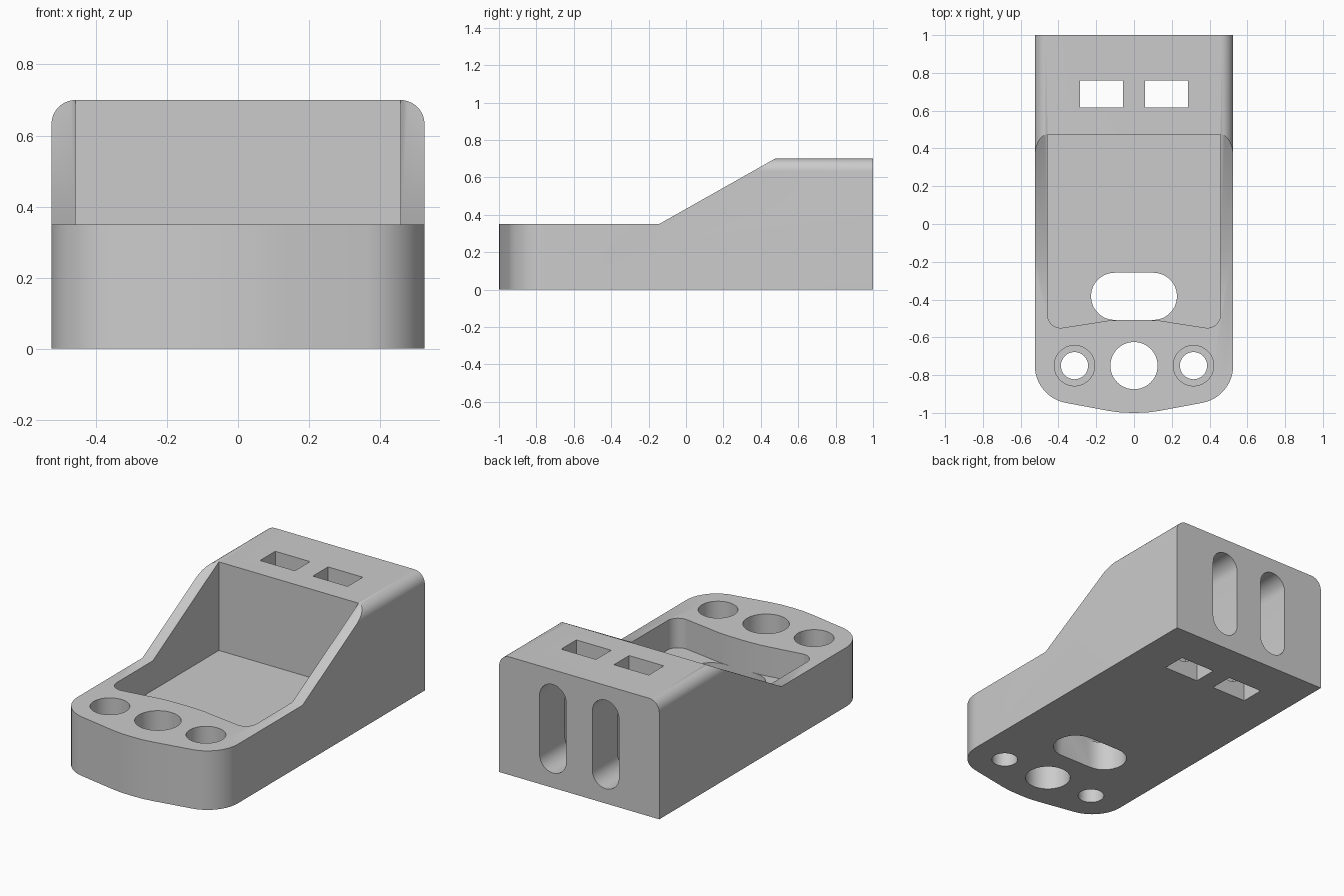
import bpy, bmesh
from math import sin, cos, radians

cube = bpy.data.objects.get("Cube")
if cube:
    bpy.data.objects.remove(cube)

grey = bpy.data.materials.new("plain grey")
grey.use_nodes = True
colour = (0.6, 0.6, 0.6, 1)
grey.diffuse_color = colour
grey.node_tree.nodes["Principled BSDF"].inputs["Base Color"].default_value = colour


def arc(cx, cy, r, start, end, n=14):
    angles = [radians(start + (end - start) * i / n) for i in range(n + 1)]
    return [(cx + r * cos(a), cy + r * sin(a)) for a in angles]


def circle(cx, cy, r):
    return arc(cx, cy, r, 0, 360, 48)[:-1]


def rect(cx, cy, w, h):
    return [(cx + sx * w / 2, cy + sy * h / 2)
            for sx, sy in ((-1, -1), (1, -1), (1, 1), (-1, 1))]


def mirrored(half):
    """Close an outline given as its right half, from front to back."""
    return half + [(-x, y) for x, y in reversed(half) if x > 1e-6]


def prism(name, points, axis, lo, hi):
    """Extrude a flat outline along one axis."""
    place = {"x": lambda p, d: (d, p[0], p[1]),
             "y": lambda p, d: (p[0], d, p[1]),
             "z": lambda p, d: (p[0], p[1], d)}[axis]
    bm = bmesh.new()
    bottom = [bm.verts.new(place(p, lo)) for p in points]
    top = [bm.verts.new(place(p, hi)) for p in points]
    bm.faces.new(bottom)
    bm.faces.new(top)
    for i in range(len(points)):
        j = (i + 1) % len(points)
        bm.faces.new((bottom[i], bottom[j], top[j], top[i]))
    bmesh.ops.recalc_face_normals(bm, faces=bm.faces)
    mesh = bpy.data.meshes.new(name)
    bm.to_mesh(mesh)
    bm.free()
    mesh.materials.append(grey)
    obj = bpy.data.objects.new(name, mesh)
    bpy.context.collection.objects.link(obj)
    return obj


def combine(target, tool, operation):
    """Apply a boolean and discard the tool."""
    tool.hide_render = True
    bpy.ops.object.select_all(action="DESELECT")
    bpy.context.view_layer.objects.active = target
    target.select_set(True)
    mod = target.modifiers.new(tool.name, "BOOLEAN")
    mod.operation = operation
    mod.solver = "EXACT"
    mod.object = tool
    bpy.ops.object.modifier_apply(modifier=mod.name)
    bpy.data.objects.remove(tool)


# Body: side profile trimmed by the plan outline and the rounded section
body = prism("body", [(-1.1, 0), (1, 0), (1, 0.7), (0.475, 0.7),
                      (-0.145, 0.35), (-1.1, 0.35)], "x", -0.6, 0.6)
plan = mirrored([(0, -1), (0.07, -0.998), (0.13, -0.99)]
                + arc(0.325, -0.75, 0.2, -79, 0) + [(0.525, 1.1)])
combine(body, prism("plan", plan, "z", -0.1, 0.8), "INTERSECT")
section = mirrored([(0.525, -0.1)] + arc(0.457, 0.632, 0.068, 0, 90))
combine(body, prism("section", section, "y", -1.2, 1.2), "INTERSECT")

# Open tray with a front wall that bows around the middle hole
tray = mirrored([(0, -0.507), (0.07, -0.508), (0.138, -0.512)]
                + arc(0.388, -0.48, 0.07, -100, 0) + [(0.458, 0.475)])
combine(body, prism("tray", tray, "z", 0.175, 0.9), "DIFFERENCE")

# Floor slot and middle hole
floor_slot = arc(0.103, -0.383, 0.125, -90, 90) + arc(-0.103, -0.383, 0.125, 90, 270)
combine(body, prism("floor_slot", floor_slot, "z", -0.1, 0.3), "DIFFERENCE")
combine(body, prism("middle_hole", circle(0, -0.75, 0.125), "z", -0.1, 0.5), "DIFFERENCE")

for side in (-1, 1):
    # Counterbored screw holes
    x = side * 0.315
    combine(body, prism("screw_hole", circle(x, -0.75, 0.072), "z", -0.1, 0.5), "DIFFERENCE")
    combine(body, prism("counterbore", circle(x, -0.75, 0.107), "z", 0.175, 0.5), "DIFFERENCE")
    # Rectangular shafts and the rounded slots in the back that meet them
    x = side * 0.173
    combine(body, prism("shaft", rect(x, 0.688, 0.228, 0.142), "z", -0.1, 0.9), "DIFFERENCE")
    slot = arc(x, 0.525, 0.0875, 0, 180) + arc(x, 0.175, 0.0875, 180, 360)
    combine(body, prism("back_slot", slot, "y", 0.56, 1.1), "DIFFERENCE")

bpy.ops.object.shade_smooth_by_angle(angle=radians(30))
